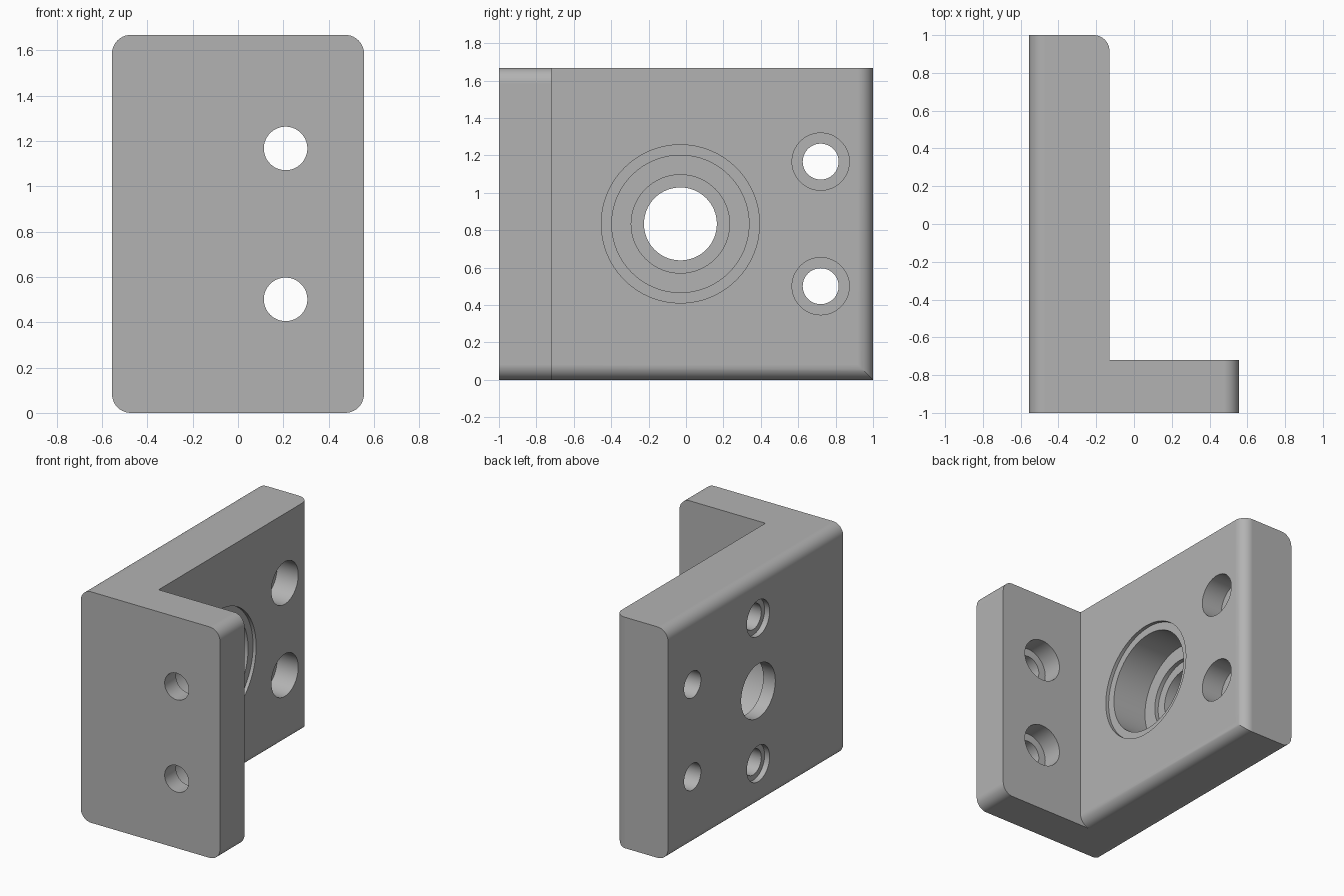
import bpy
import bmesh
from math import cos, sin, pi
from mathutils import Matrix, Vector

cube = bpy.data.objects.get("Cube")
if cube:
    bpy.data.objects.remove(cube, do_unlink=True)

# Main dimensions
LEFT, RIGHT, WALL = -0.556, 0.556, -0.13
FOOT_BACK, TOP, R = -0.72, 1.668, 0.083
MID = TOP / 2

grey = bpy.data.materials.new("plain grey")
grey.use_nodes = True
colour = (0.45, 0.45, 0.45, 1)
grey.diffuse_color = colour
grey.node_tree.nodes["Principled BSDF"].inputs["Base Color"].default_value = colour


def make_object(name, bm):
    bmesh.ops.recalc_face_normals(bm, faces=bm.faces)
    mesh = bpy.data.meshes.new(name)
    bm.to_mesh(mesh)
    bm.free()
    mesh.materials.append(grey)
    obj = bpy.data.objects.new(name, mesh)
    bpy.context.collection.objects.link(obj)
    return obj


def arc(cx, cy, start, end, steps=10):
    angles = [(start + (end - start) * i / steps) * pi / 180 for i in range(steps + 1)]
    return [(cx + R * cos(a), cy + R * sin(a)) for a in angles]


def prism(name, outline, place, low, high):
    """Extrude a 2D outline; place(u, v, w) maps it into space."""
    bm = bmesh.new()
    face = bm.faces.new([bm.verts.new(place(u, v, low)) for u, v in outline])
    moved = bmesh.ops.extrude_face_region(bm, geom=[face])["geom"]
    offset = Vector(place(0, 0, high)) - Vector(place(0, 0, low))
    bmesh.ops.translate(bm, vec=offset, verts=[g for g in moved if isinstance(g, bmesh.types.BMVert)])
    return make_object(name, bm)


def along_y(u, v, w):
    return (u, w, v)


def along_z(u, v, w):
    return (u, v, w)


def cut(cutter):
    cutter.hide_render = True
    mod = bracket.modifiers.new("cut", "BOOLEAN")
    mod.operation = "DIFFERENCE"
    mod.solver = "EXACT"
    mod.object = cutter
    bpy.ops.object.modifier_apply(modifier=mod.name)
    bpy.data.objects.remove(cutter, do_unlink=True)


def drill(axis, a, z, radius, start, end):
    """Cut a round hole along x (a is y) or along y (a is x)."""
    bm = bmesh.new()
    bmesh.ops.create_cone(bm, cap_ends=True, segments=64, radius1=radius,
                          radius2=radius, depth=abs(end - start))
    mid = (start + end) / 2
    turn = Matrix.Rotation(pi / 2, 4, "Y" if axis == "x" else "X")
    spot = (mid, a, z) if axis == "x" else (a, mid, z)
    bmesh.ops.transform(bm, matrix=Matrix.Translation(spot) @ turn, verts=bm.verts)
    cut(make_object("drill", bm))


# Rounded block
block = (arc(RIGHT - R, TOP - R, 0, 90) + arc(LEFT + R, TOP - R, 90, 180)
         + arc(LEFT + R, R, 180, 270) + arc(RIGHT - R, R, 270, 360))
bracket = prism("bracket", block, along_y, -1, 1)
bpy.context.view_layer.objects.active = bracket
bracket.select_set(True)

# Notch that leaves the wall and foot, rounding the wall's lower edge
notch = [(WALL - R, -0.1)] + arc(WALL - R, R, 270, 360) + [(WALL, 1.8), (1, 1.8), (1, -0.1)]
cut(prism("notch", notch, along_y, FOOT_BACK, 1.1))

# Rounded upright edge at the back of the wall
edge = arc(WALL - R, 1 - R, 90, 0) + [(0, 1 - R), (0, 1.1), (WALL - R, 1.1)]
cut(prism("edge_round", edge, along_z, -0.1, 1.8))

# Stepped bearing bore
for radius, depth in ((0.423, 0.025), (0.367, 0.30), (0.263, 0.33), (0.195, 0.5)):
    drill("x", -0.03, MID, radius, WALL + 0.1, WALL - depth)

# Counterbored bolt holes in the wall and the foot
for z in (MID - 0.333, MID + 0.333):
    drill("x", 0.72, z, 0.096, -0.7, 0)
    drill("x", 0.72, z, 0.153, WALL - 0.17, 0)
    drill("y", 0.21, z, 0.096, -1.1, -0.6)
    drill("y", 0.21, z, 0.153, FOOT_BACK - 0.15, -0.6)

# Blind stepped holes in the outer face of the wall
for z in (MID - 0.525, MID + 0.525):
    drill("x", -0.03, z, 0.13, LEFT - 0.1, LEFT + 0.04)
    drill("x", -0.03, z, 0.092, LEFT - 0.1, LEFT + 0.3)

# Smooth fillets and bores, crisp flat faces
bpy.ops.object.shade_smooth_by_angle(angle=pi / 6)
normals = bracket.modifiers.new("flat_faces", "WEIGHTED_NORMAL")
normals.keep_sharp = True
normals.weight = 100
